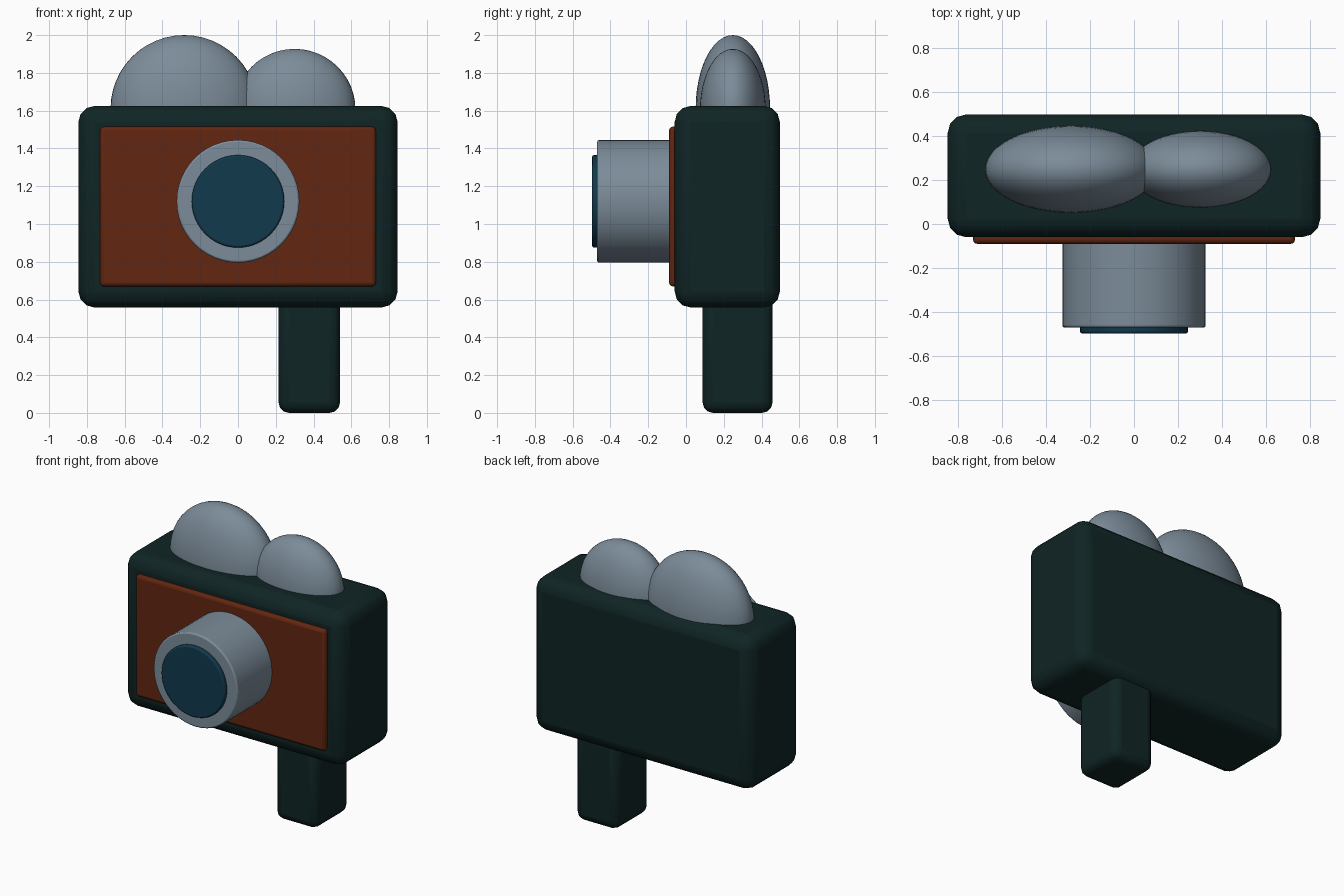
import bpy, math

if "Cube" in bpy.data.objects:
    bpy.data.objects.remove(bpy.data.objects["Cube"])


def material(name, rgb):
    m = bpy.data.materials.new(name)
    m.diffuse_color = (*rgb, 1)
    m.use_nodes = True
    m.node_tree.nodes["Principled BSDF"].inputs["Base Color"].default_value = m.diffuse_color
    return m


DARK = material("dark green", (0.005, 0.018, 0.018))
BROWN = material("rust brown", (0.122, 0.019, 0.005))
GREY = material("steel grey", (0.20, 0.262, 0.32))
BLUE = material("glass blue", (0.005, 0.041, 0.073))


def finish(name, mat, bevel=0, segments=3):
    ob = bpy.context.object
    ob.name = name
    bpy.ops.object.transform_apply(location=False, rotation=True, scale=True)
    ob.data.materials.append(mat)
    if bevel:
        mod = ob.modifiers.new("Bevel", "BEVEL")
        mod.width, mod.segments = bevel, segments
        mod.limit_method, mod.angle_limit = "ANGLE", math.radians(40)
    bpy.ops.object.shade_smooth_by_angle(angle=math.radians(30))
    return ob


def box(name, x, y, z, mat, bevel, segments=3):
    lo, hi = zip(x, y, z)
    bpy.ops.mesh.primitive_cube_add(size=1, location=[(a + b) / 2 for a, b in zip(lo, hi)])
    bpy.context.object.scale = [b - a for a, b in zip(lo, hi)]
    return finish(name, mat, bevel, segments)


def barrel(name, radius, y0, y1, mat, bevel):
    bpy.ops.mesh.primitive_cylinder_add(vertices=48, radius=radius, depth=y1 - y0,
                                        location=(0, (y0 + y1) / 2, 1.12),
                                        rotation=(math.pi / 2, 0, 0))
    return finish(name, mat, bevel, 2)


def reel(name, x, z, r, ry):
    bpy.ops.mesh.primitive_uv_sphere_add(segments=48, ring_count=24, radius=1, location=(x, 0.248, z))
    bpy.context.object.scale = (r, ry, r)
    return finish(name, GREY)


# Camera body, front panel and hand grip
box("body", (-0.845, 0.845), (-0.06, 0.497), (0.558, 1.625), DARK, 0.085)
box("front_panel", (-0.73, 0.73), (-0.09, 0.0), (0.67, 1.515), BROWN, 0.02)
box("hand_grip", (0.215, 0.54), (0.088, 0.458), (0.0, 0.62), DARK, 0.055)

# Lens barrel and glass
barrel("lens_barrel", 0.325, -0.47, -0.05, GREY, 0.01)
barrel("lens_glass", 0.245, -0.497, -0.44, BLUE, 0.01)

# Film reels half sunk into the top of the body
reel("large_reel", -0.285, 1.61, 0.39, 0.197)
reel("small_reel", 0.30, 1.605, 0.322, 0.174)
